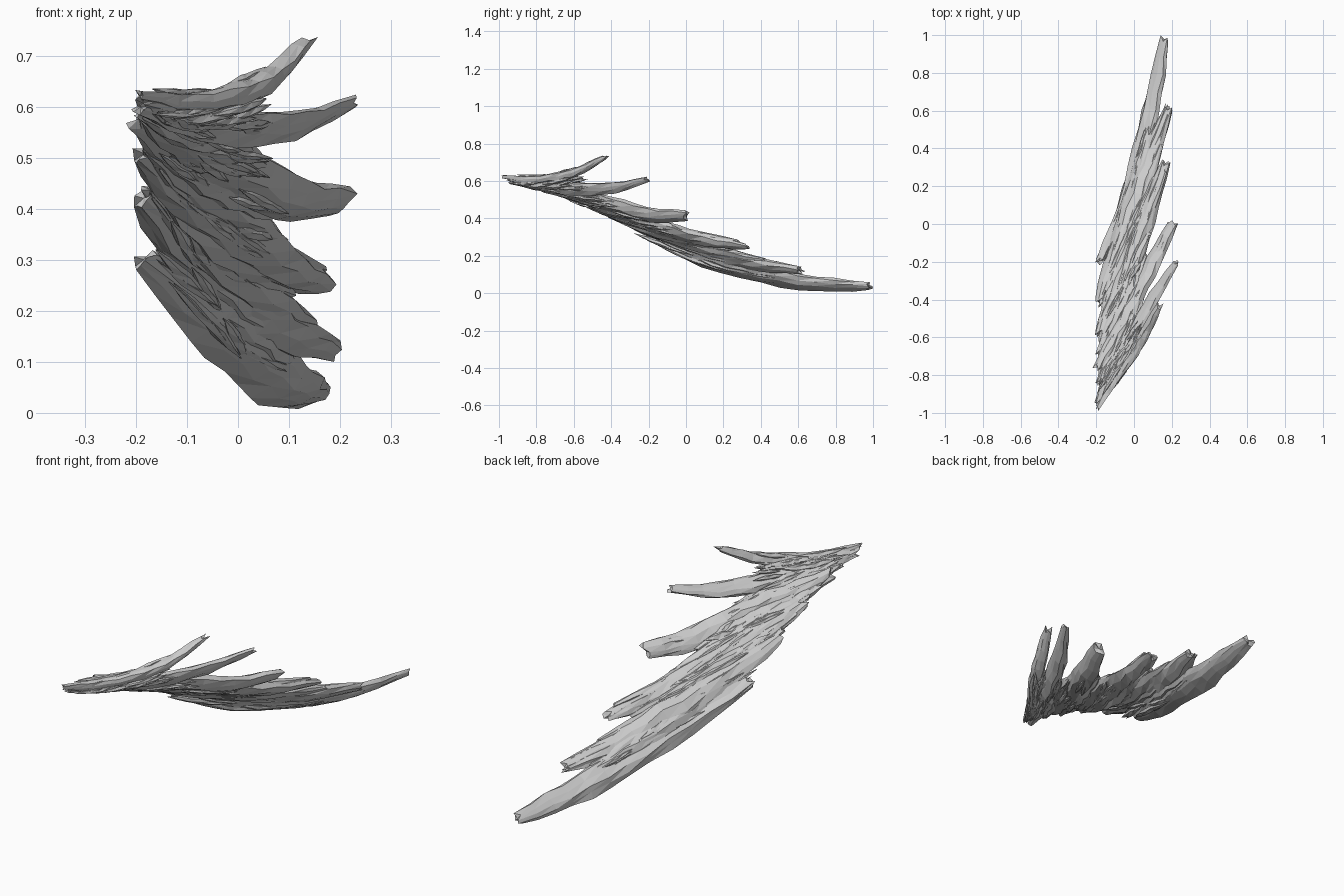
import bpy, bmesh, math, random
from mathutils import Vector

if "Cube" in bpy.data.objects:
    bpy.data.objects.remove(bpy.data.objects["Cube"])

random.seed(7)
wood = bpy.data.materials.new("weathered grey")
wood.diffuse_color = (0.6, 0.6, 0.6, 1)
wood.use_nodes = True
wood.node_tree.nodes["Principled BSDF"].inputs["Base Color"].default_value = wood.diffuse_color

# Centre lines of the six main splinters, top to bottom, torn left end to right tip
STRANDS = [[Vector(p) for p in s] for s in (
    [(-.19, -.97, .62), (-.10, -.82, .605), (0, -.68, .622), (.07, -.56, .66), (.135, -.43, .73)],
    [(-.19, -.94, .60), (-.10, -.75, .575), (0, -.58, .56), (.11, -.38, .565), (.22, -.21, .608)],
    [(-.195, -.76, .575), (-.10, -.58, .52), (0, -.40, .47), (.10, -.20, .415), (.20, 0, .41)],
    [(-.185, -.58, .51), (-.10, -.38, .43), (0, -.12, .35), (.09, .10, .29), (.165, .32, .25)],
    [(-.185, -.41, .42), (-.09, -.12, .31), (.01, .15, .22), (.09, .37, .155), (.185, .61, .12)],
    [(-.185, -.20, .30), (-.055, .08, .185), (.04, .40, .10), (.11, .70, .05), (.16, .98, .035)],
)]
CROSS = Vector((.85, 0, .52)).normalized()


def spline(pts, t):
    """Catmull-Rom point on a control polygon."""
    f = min(max(t, 0), .9999) * (len(pts) - 1)
    i = int(f)
    u = f - i
    b, c = pts[i], pts[i + 1]
    a = pts[i - 1] if i else b * 2 - c
    d = pts[i + 2] if i + 2 < len(pts) else c * 2 - b
    return .5 * (2 * b + (c - a) * u + (2 * a - 5 * b + 4 * c - d) * u * u
                 + (3 * b - a - 3 * c + d) * u ** 3)


def sheet(s, t):
    """Point on the sheet spanned by neighbouring strands."""
    i = min(int(s), len(STRANDS) - 2)
    return spline(STRANDS[i], t).lerp(spline(STRANDS[i + 1], t), s - i)


def frame(s, t):
    tan = (sheet(s, min(t + .03, 1)) - sheet(s, max(t - .03, 0))).normalized()
    across = (CROSS - tan * CROSS.dot(tan)).normalized()
    return tan, across, across.cross(tan).normalized()


def splinter(bm, s, t0, t1, width, thick, ends=(.35, .4), sides=9, rings=10,
             lift=0, rough=.12, jag=.02, drift=0):
    """Ridged, tapering length of wood with torn ends, following the sheet."""
    ridge = [random.uniform(.78, 1.15) for _ in range(sides)]
    loops = []
    for r in range(rings + 1):
        k = r / rings
        t = t0 + (t1 - t0) * k
        tan, across, nor = frame(s, t)
        c = sheet(s, t) + nor * lift + across * drift * (k - .5)
        base = ends[0] if k < .5 else ends[1]
        fat = base + (1 - base) * math.sin(math.pi * k) ** .8
        ring = []
        for j in range(sides):
            a = math.tau * (j + .25 * (r % 2)) / sides
            q = ridge[j] * (1 + random.uniform(-rough, rough)) * fat
            p = c + across * math.cos(a) * q * width + nor * math.sin(a) * q * thick
            if r in (0, rings):
                p += tan * random.uniform(-jag, jag)
            ring.append(bm.verts.new(p))
        loops.append(ring)
    for lo, hi in zip(loops, loops[1:]):
        for j in range(sides):
            n = (j + 1) % sides
            bm.faces.new((lo[j], lo[n], hi[n]))
            bm.faces.new((lo[j], hi[n], hi[j]))
    for ring, sign in ((loops[0], 1), (loops[-1], -1)):
        mid = sum((v.co for v in ring), Vector()) / sides
        m = bm.verts.new(mid)
        for j in range(sides):
            bm.faces.new((ring[j], ring[(j + 1) % sides], m))


def finish(bm, name):
    bmesh.ops.recalc_face_normals(bm, faces=bm.faces)
    me = bpy.data.meshes.new(name)
    bm.to_mesh(me)
    bm.free()
    me.materials.append(wood)
    ob = bpy.data.objects.new(name, me)
    bpy.context.collection.objects.link(ob)
    return ob


# Six main splinters that end as fingers on the right
sizes = [(.036, .026, .55), (.046, .03, .4), (.062, .034, .6),
         (.062, .036, .42), (.06, .036, .42), (.06, .034, .45)]
for i, (w, h, tip) in enumerate(sizes):
    bm = bmesh.new()
    splinter(bm, i, 0, 1, w, h, ends=(.42, tip), rings=12)
    finish(bm, f"main_splinter_{i + 1}")

# Fused wood filling the body between the main splinters
bm = bmesh.new()
for s, t0, t1 in ((.5, .02, .5), (1.35, .05, .56), (1.65, .06, .62), (2.35, .1, .66),
                  (2.65, .05, .72), (3.35, .06, .8), (3.65, .04, .9),
                  (4.3, .12, .8), (4.65, .2, .74)):
    splinter(bm, s, t0, t1, .05, .034, ends=(.3, .25), rings=9)
finish(bm, "fused_body")

# Short torn points along the left edge and beside the right fingers
bm = bmesh.new()
for s, t0, t1 in ((1.6, -0, .3), (2.4, 0, .3), (2.7, .02, .35), (3.3, .0, .4),
                  (3.6, .04, .4), (1.1, .0, .3)):
    splinter(bm, s, t0, t1, .024, .02, ends=(.45, .2), sides=6, rings=5)
for s, t0, t1 in ((2.85, .5, 1), (3.12, .5, .96), (3.88, .5, 1), (4.1, .5, .97), (1.93, .5, .98)):
    splinter(bm, s, t0, t1, .024, .02, ends=(.2, .4), sides=6, rings=5, lift=.008)
finish(bm, "torn_points")

# Thin raised grain slivers over both faces
bm = bmesh.new()
for n in range(120):
    s = random.uniform(.0, 5)
    t0 = random.uniform(.03, .5)
    gap = abs(s - round(s))
    t1 = t0 + random.uniform(.15, .32)
    if gap > .15:
        t1 = min(t1, .62)
    elif s < 1.3:
        s = round(s)
    if t1 - t0 < .1:
        continue
    splinter(bm, s, t0, t1, random.uniform(.008, .016), random.uniform(.007, .013),
             ends=(.1, .1), sides=5, rings=5, lift=random.choice((-1, 1)) * random.uniform(.022, .03),
             jag=.01, drift=random.uniform(-.03, .03))
finish(bm, "grain_slivers")
